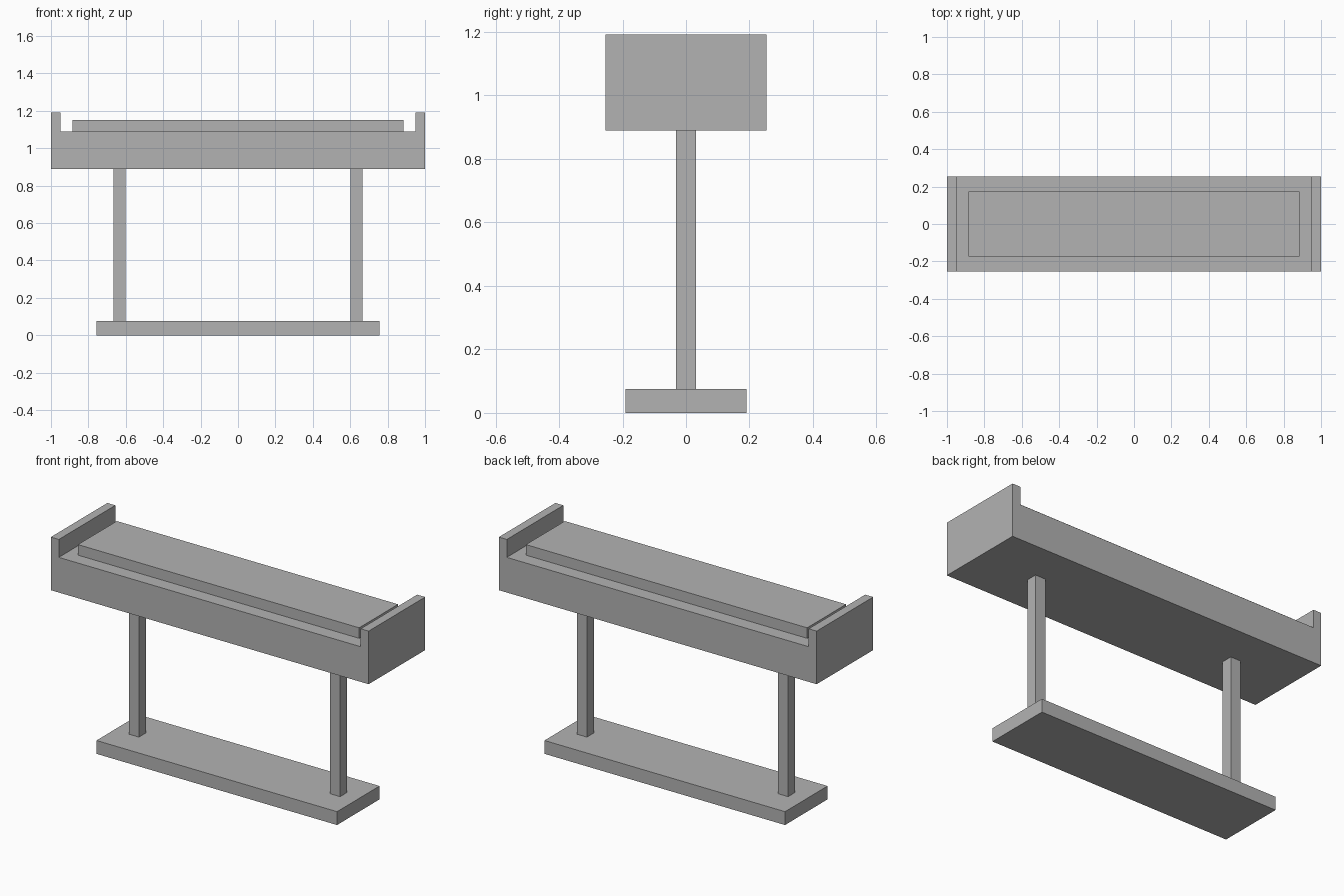
import bpy
import bmesh

if "Cube" in bpy.data.objects:
    bpy.data.objects.remove(bpy.data.objects["Cube"], do_unlink=True)

# Single grey finish
grey = bpy.data.materials.new("plain_grey")
grey.use_nodes = True
colour = (0.45, 0.45, 0.45, 1.0)
grey.diffuse_color = colour
grey.node_tree.nodes["Principled BSDF"].inputs["Base Color"].default_value = colour


def add_part(name, profile, half_depth):
    """Extrude an x-z outline evenly to the front and back."""
    bm = bmesh.new()
    face = bm.faces.new([bm.verts.new((x, -half_depth, z)) for x, z in profile])
    new = bmesh.ops.extrude_face_region(bm, geom=[face])["geom"]
    moved = [v for v in new if isinstance(v, bmesh.types.BMVert)]
    bmesh.ops.translate(bm, verts=moved, vec=(0, 2 * half_depth, 0))
    bmesh.ops.recalc_face_normals(bm, faces=bm.faces)
    mesh = bpy.data.meshes.new(name)
    bm.to_mesh(mesh)
    bm.free()
    mesh.materials.append(grey)
    obj = bpy.data.objects.new(name, mesh)
    bpy.context.collection.objects.link(obj)
    return obj


def box(x0, x1, z0, z1):
    return [(x0, z0), (x1, z0), (x1, z1), (x0, z1)]


BASE_TOP, BODY_BOTTOM, BODY_TOP, RIM_TOP = 0.076, 0.89, 1.09, 1.192

# Foot plate
add_part("base", box(-0.757, 0.757, 0, BASE_TOP), 0.191)

# Square posts
post_half = 0.032
for side, x in (("left", 0.633), ("right", -0.633)):
    add_part(side + "_post",
             box(x - post_half, x + post_half, BASE_TOP, BODY_BOTTOM), post_half)

# Bench body with raised ends, from a mirrored outline
half = [(1, BODY_BOTTOM), (1, RIM_TOP), (0.95, RIM_TOP), (0.95, BODY_TOP)]
add_part("bench_body", half + [(-x, z) for x, z in reversed(half)], 0.254)

# Raised pad between the ends
add_part("pad", box(-0.885, 0.885, BODY_TOP, 1.15), 0.175)
